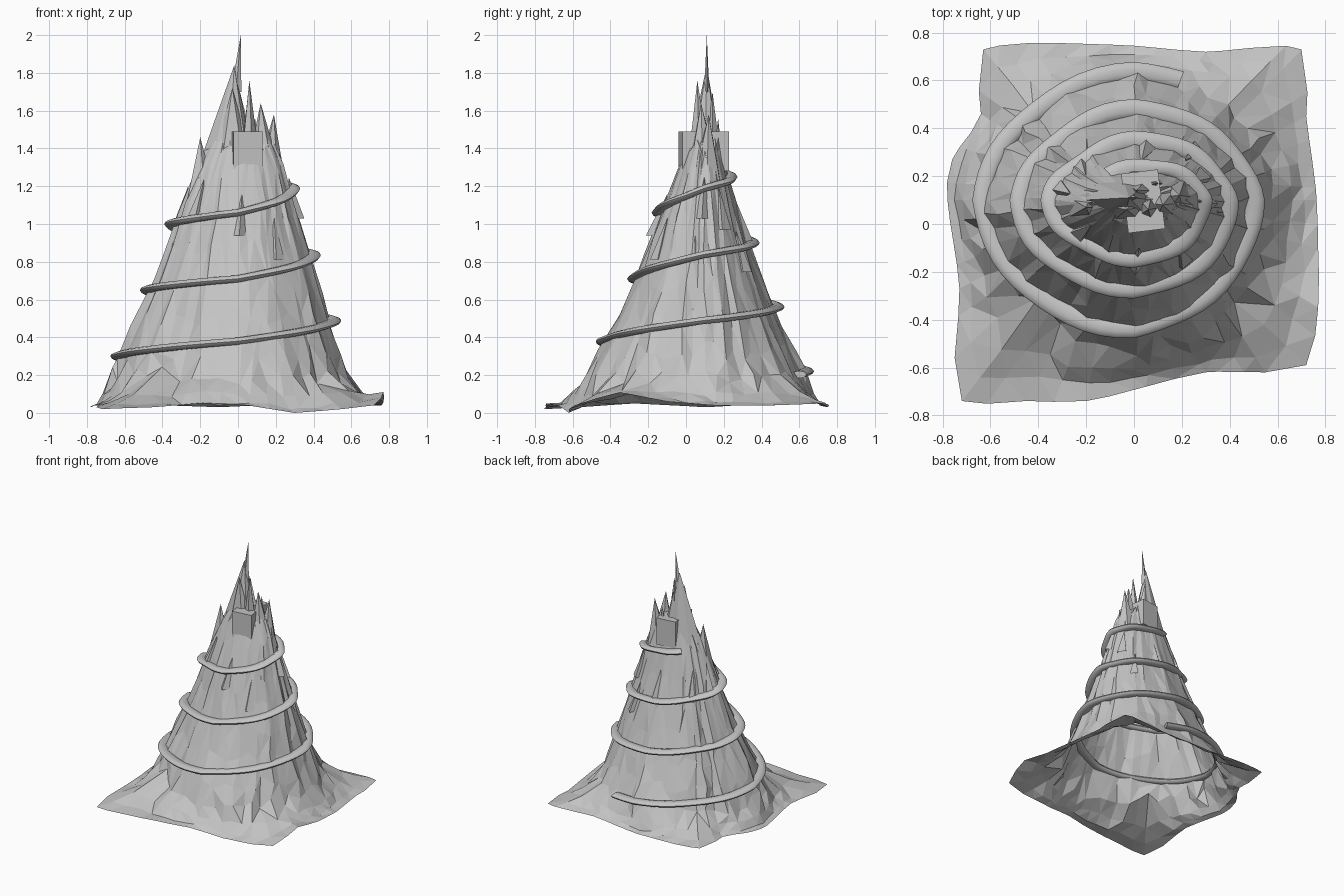
import bpy
import bmesh
import math
import random
from mathutils import Vector, geometry

random.seed(7)
if "Cube" in bpy.data.objects:
    bpy.data.objects.remove(bpy.data.objects["Cube"], do_unlink=True)

stone = bpy.data.materials.new("stone grey")
stone.use_nodes = True
stone.diffuse_color = (0.55, 0.55, 0.55, 1)
stone.node_tree.nodes["Principled BSDF"].inputs["Base Color"].default_value = stone.diffuse_color

AXIS = Vector((0, 0.1, 0))
COLUMNS = 52

# Mountain profile: height, then reach to left, right, front and back of the axis
PROFILE = [
    (0.2, 0.68, 0.6, 0.65, 0.54), (0.4, 0.6, 0.51, 0.52, 0.43),
    (0.6, 0.5, 0.46, 0.42, 0.35), (0.8, 0.41, 0.4, 0.33, 0.27),
    (1.0, 0.34, 0.33, 0.26, 0.2), (1.2, 0.27, 0.28, 0.18, 0.14),
    (1.38, 0.18, 0.22, 0.11, 0.09), (1.5, 0.1, 0.16, 0.06, 0.06),
]

# Edge of the ground sheet, counter-clockwise
OUTLINE = [Vector(p) for p in (
    (-0.72, -0.74, 0.02), (-0.45, -0.74, 0.03), (-0.2, -0.74, 0.05),
    (0.05, -0.68, 0.04), (0.3, -0.62, 0), (0.55, -0.62, 0.02),
    (0.72, -0.59, 0.04), (0.77, -0.35, 0.11), (0.77, -0.1, 0.06),
    (0.76, 0.15, 0.04), (0.72, 0.45, 0.04), (0.7, 0.73, 0.05),
    (0.3, 0.72, 0.05), (-0.1, 0.75, 0.03), (-0.63, 0.73, 0.05),
    (-0.64, 0.46, 0.04), (-0.76, 0.27, 0.04), (-0.78, 0.1, 0.03),
    (-0.73, -0.27, 0.05), (-0.75, -0.56, 0.03))]


def finish(name, bm, smooth=False):
    bmesh.ops.recalc_face_normals(bm, faces=bm.faces)
    mesh = bpy.data.meshes.new(name)
    bm.to_mesh(mesh)
    bm.free()
    mesh.materials.append(stone)
    for poly in mesh.polygons:
        poly.use_smooth = smooth
    obj = bpy.data.objects.new(name, mesh)
    bpy.context.collection.objects.link(obj)
    return obj


def loft(bm, rings):
    """Bridge closed rings of points; returns the vertex rings."""
    rows = [[bm.verts.new(p) for p in ring] for ring in rings]
    for low, high in zip(rows, rows[1:]):
        for i in range(len(low)):
            j = (i + 1) % len(low)
            bm.faces.new((low[i], low[j], high[j], high[i]))
    return rows


def surface(z, angle, scale=1, offset=0):
    """Point on the mountainside at a height and direction."""
    z_clamped = min(max(z, PROFILE[0][0]), PROFILE[-1][0])
    for a, b in zip(PROFILE, PROFILE[1:]):
        if z_clamped <= b[0]:
            t = (z_clamped - a[0]) / (b[0] - a[0])
            left, right, front, back = [p + (q - p) * t for p, q in zip(a[1:], b[1:])]
            break
    c, s = math.cos(angle), math.sin(angle)
    # The slopes are slightly pinched between the four main directions
    pinch = scale * (1 - (0.06 if c < 0 else 0.02) * abs(math.sin(2 * angle)))
    rx = (right if c > 0 else left) * pinch + offset
    ry = (back if s > 0 else front) * pinch + offset
    return AXIS + Vector((rx * c, ry * s, z))


def rounded(points, steps=4):
    """Smooth closed curve through the points."""
    curve = []
    for i, p in enumerate(points):
        before, q, after = points[i - 1], points[(i + 1) % len(points)], points[(i + 2) % len(points)]
        for n in range(steps):
            t = n / steps
            straight = p.lerp(q, t)
            bend = ((q - before) / 2 - (q - p)) * (t * (1 - t) ** 2) - ((after - p) / 2 - (q - p)) * (t * t * (1 - t))
            r = p + (q - p) * (t * t * (3 - 2 * t)) + (q - p) * (t * (1 - t) * (1 - 2 * t)) + bend
            r.z = max(straight.z, 0)
            curve.append(r)
    return curve


SHORE = rounded(OUTLINE)


def sheet_edge(foot):
    """Where the ray from the axis through a foot point meets the sheet's edge."""
    far = AXIS + (foot - AXIS) * 4
    for a, b in zip(SHORE, SHORE[1:] + SHORE[:1]):
        hit = geometry.intersect_line_line_2d(AXIS.xy, far.xy, a.xy, b.xy)
        if hit:
            return a.lerp(b, (hit - a.xy).length / (b.xy - a.xy).length)
    return foot.copy()


# Mountain shell flowing out into its ground sheet, open underneath
angles = [math.tau * i / COLUMNS for i in range(COLUMNS)]
ridges = [random.uniform(0.96, 1.03) for _ in angles]
foot = [surface(0.2, a) for a in angles]
edge = [sheet_edge(p) for p in foot]
for corner in OUTLINE:
    nearest = min(range(COLUMNS), key=lambda i: (edge[i] - corner).length)
    edge[nearest] = corner.copy()
rings = [edge]
for spread, height in ((0.7, 0.055), (0.38, 0.1)):
    ring = []
    for f, e in zip(foot, edge):
        p = f.lerp(e, spread + random.uniform(-0.06, 0.06))
        p.z = height + (e.z - 0.04) * spread + random.uniform(-0.012, 0.012)
        ring.append(p)
    rings.append(ring)
for z in (0.2, 0.33, 0.5, 0.68, 0.88, 1.08, 1.28, 1.42):
    ring = []
    for a, ridge in zip(angles, ridges):
        ring.append(surface(z + random.uniform(-0.05, 0.05), a + random.uniform(-0.04, 0.04),
                            ridge * random.uniform(0.98, 1.02)))
    rings.append(ring)
bm = bmesh.new()
top = loft(bm, rings)[-1]
summit = bm.verts.new(AXIS + Vector((0.02, 0, 1.52)))
for i in range(COLUMNS):
    bm.faces.new((top[i], top[(i + 1) % COLUMNS], summit))
bmesh.ops.triangulate(bm, faces=bm.faces, quad_method='SHORT_EDGE')
finish("mountain", bm)


def spire(bm, base, rx, ry, tip, sides=6):
    """Jagged pyramid of rock."""
    apex = bm.verts.new(tip)
    foot_ring = []
    for i in range(sides):
        a = math.tau * i / sides
        k = random.uniform(0.88, 1.1)
        foot_ring.append(bm.verts.new(Vector(base) + Vector((rx * k * math.cos(a), ry * k * math.sin(a), 0))))
    for i in range(sides):
        bm.faces.new((foot_ring[i], foot_ring[(i + 1) % sides], apex))


# Summit spires
bm = bmesh.new()
spire(bm, (-0.05, 0.1, 1.3), 0.15, 0.1, (-0.02, 0.11, 1.84), 8)
spire(bm, (-0.03, 0.08, 1.3), 0.12, 0.08, (-0.03, 0.06, 1.72), 6)
spire(bm, (-0.01, 0.11, 1.7), 0.03, 0.014, (0.015, 0.11, 2.0), 4)
spire(bm, (0.06, 0.07, 1.35), 0.05, 0.06, (0.06, 0.06, 1.76), 5)
spire(bm, (0.14, 0.09, 1.25), 0.1, 0.09, (0.12, 0.08, 1.64), 6)
spire(bm, (0.17, 0.11, 1.2), 0.09, 0.09, (0.19, 0.12, 1.58), 6)
spire(bm, (0.03, 0.14, 1.3), 0.08, 0.05, (0.01, 0.14, 1.7), 5)
spire(bm, (0.08, 0.17, 1.25), 0.07, 0.04, (0.09, 0.17, 1.56), 5)
spire(bm, (-0.2, 0.07, 1.1), 0.09, 0.07, (-0.2, 0.07, 1.46), 5)
spire(bm, (-0.15, 0.1, 1.15), 0.08, 0.07, (-0.17, 0.09, 1.37), 5)
spire(bm, (0.33, 0.05, 0.65), 0.09, 0.08, (0.35, 0.05, 0.94), 5)
finish("summit_spires", bm)

# Rock shards leaning on the upper slopes
bm = bmesh.new()
for i in range(9):
    a = i * 2.4 + 0.5
    z = random.uniform(0.7, 1.05)
    spire(bm, surface(z, a, 0.94), 0.045, 0.045, surface(z + 0.22, a + 0.05, 1.02), 4)
finish("slope_shards", bm)

# Spiral path: height at each quarter turn, starting at the back
HEIGHTS = (0.22, 0.3, 0.38, 0.49, 0.56, 0.65, 0.71, 0.84, 0.9, 1.0, 1.06, 1.19, 1.25, 1.32)
STEPS = 14
rings = []
for n in range(-3, 12 * STEPS + 5):
    turn = n / STEPS
    k = max(0, min(int(turn), len(HEIGHTS) - 2))
    z = HEIGHTS[k] + (HEIGHTS[k + 1] - HEIGHTS[k]) * (turn - k)
    a = math.pi / 2 * (1 + turn)
    wobble = 0.008 * math.sin(turn * 5) + 0.005 * math.sin(turn * 11)
    centre = surface(z, a, 1, 0.008 + wobble)
    out = Vector((centre.x - AXIS.x, centre.y - AXIS.y, 0)).normalized()
    ring = []
    for i in range(10):
        b = math.tau * i / 10
        ring.append(centre + out * (0.041 * math.cos(b)) + Vector((0, 0, 0.02 * math.sin(b))))
    rings.append(ring)
bm = bmesh.new()
rows = loft(bm, rings)
bm.faces.new(rows[0])
bm.faces.new(rows[-1])
path = finish("spiral_path", bm, smooth=True)
bpy.context.view_layer.objects.active = path
path.select_set(True)
bpy.ops.object.shade_smooth_by_angle(angle=math.radians(50))

# Block set into the summit
bpy.ops.mesh.primitive_cube_add(size=1, location=(0.038, 0.095, 1.385), rotation=(0, 0, math.radians(7)))
block = bpy.context.object
block.name = "summit_block"
block.scale = (0.155, 0.25, 0.21)
block.data.materials.append(stone)
